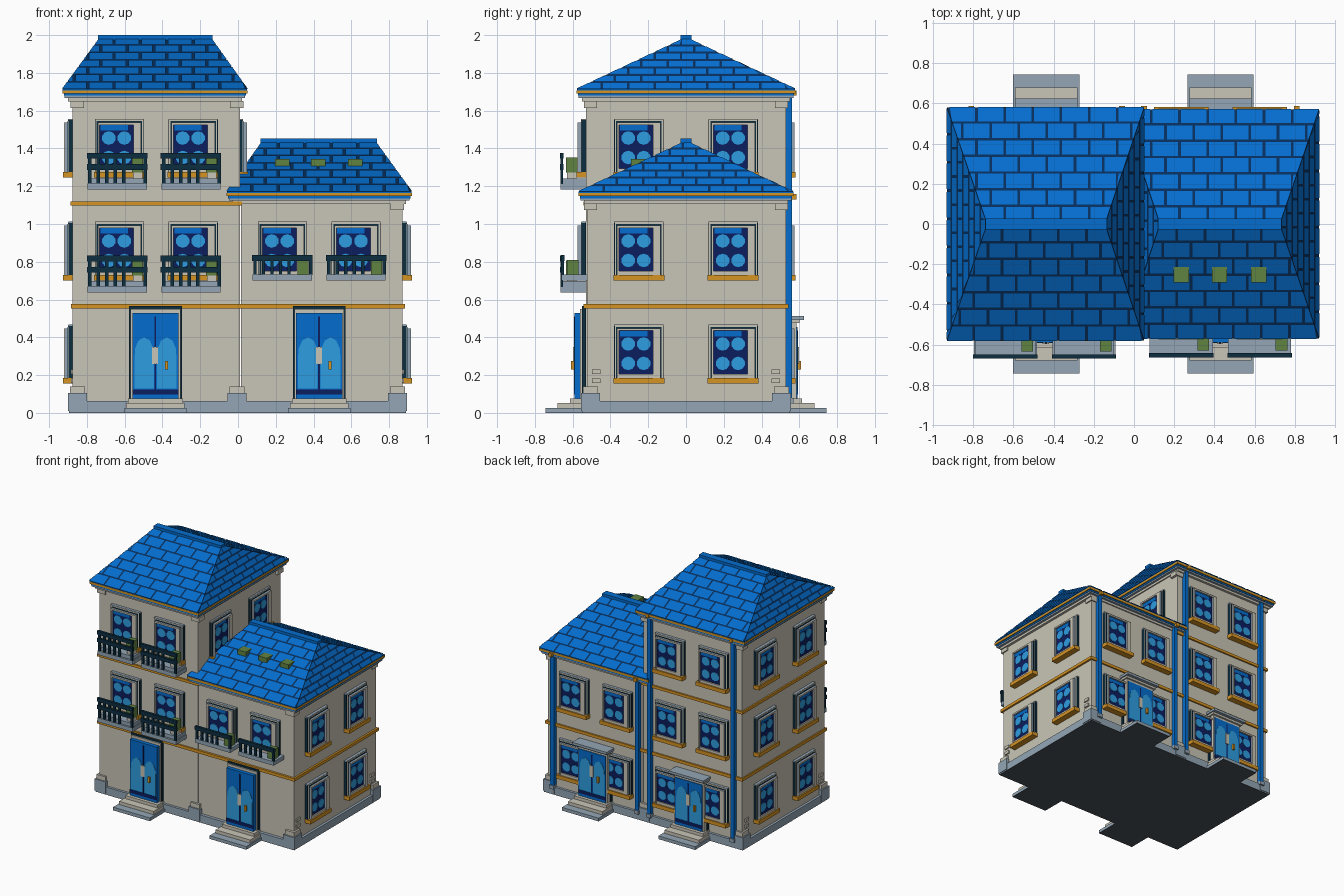
import bpy, bmesh, math
from mathutils import Vector, Matrix

old = bpy.data.objects.get("Cube")
if old:
    bpy.data.objects.remove(old, do_unlink=True)


def material(name, r, g, b):
    rgb = [((c / 255 + 0.055) / 1.055) ** 2.4 if c > 10 else c / 255 / 12.92 for c in (r, g, b)]
    m = bpy.data.materials.new(name)
    m.use_nodes = True
    m.diffuse_color = (*rgb, 1)
    m.node_tree.nodes["Principled BSDF"].inputs["Base Color"].default_value = (*rgb, 1)
    return m


wall = material("beige wall", 201, 197, 183)
stone = material("grey stone", 147, 166, 181)
orange = material("orange trim", 214, 148, 35)
blue = material("roof blue", 4, 109, 206)
joint = material("tile joint", 5, 46, 92)
navy = material("navy glass", 12, 30, 95)
sky = material("light blue glass", 46, 158, 226)
teal = material("dark teal", 12, 46, 64)
green = material("leaf green", 96, 130, 65)
slate = material("dark underside", 75, 83, 92)


def box(m, x0, x1, y0, y1, z0, z1):
    return m, 0, (x0, x1, y0, y1, z0, z1)


def blob(m, x, z, rx, rz, y0, y1):
    return m, 10, (x - rx, x + rx, y0, y1, z - rz, z + rz)


def build(name, items):
    """Mesh made of boxes and flat rounded plates, one material slot per colour."""
    bm = bmesh.new()
    mats = []
    for m, sides, (x0, x1, y0, y1, z0, z1) in items:
        if m not in mats:
            mats.append(m)
        size = Matrix.Diagonal((x1 - x0, y1 - y0, z1 - z0, 1))
        mat = Matrix.Translation(((x0 + x1) / 2, (y0 + y1) / 2, (z0 + z1) / 2)) @ size
        if sides:
            mat = mat @ Matrix.Rotation(math.pi / 2, 4, "X")
            made = bmesh.ops.create_cone(bm, cap_ends=True, segments=sides, radius1=0.5,
                                         radius2=0.5, depth=1, matrix=mat)
        else:
            made = bmesh.ops.create_cube(bm, size=1, matrix=mat)
        for f in {f for v in made["verts"] for f in v.link_faces}:
            f.material_index = mats.index(m)
    return finish(name, bm, mats)


def finish(name, bm, mats):
    me = bpy.data.meshes.new(name)
    bm.to_mesh(me)
    bm.free()
    for m in mats:
        me.materials.append(m)
    return me


def place(name, me, loc=(0, 0, 0), turn=0):
    ob = bpy.data.objects.new(name, me)
    ob.location = loc
    ob.rotation_euler.z = math.radians(turn)
    bpy.context.collection.objects.link(ob)


def part(name, *items):
    place(name, build(name, items))


# Hipped roof: dark core, raised tiles, ridge cap, eave and cornice
def roof(name, x0, x1, r0, r1, d, eave, top):
    bm = bmesh.new()
    a, b, c, e = [Vector(p) for p in ((x0, -d, eave), (x1, -d, eave), (x1, d, eave), (x0, d, eave))]
    p, q = Vector((r0, 0, top)), Vector((r1, 0, top))
    slopes = [(a, b, p, q), (b, c, q, q), (c, e, q, p), (e, a, p, p)]
    core = [bm.verts.new(v) for v in (a, b, c, e, p, q)]
    for ids in ((0, 1, 5, 4), (1, 2, 5), (2, 3, 4, 5), (3, 0, 4), (3, 2, 1, 0)):
        bm.faces.new([core[i] for i in ids])
    rows, tile, gap = 7, 0.14, 0.013
    for A, B, C, D in slopes:
        along = (B - A).normalized()
        width, left, right = (B - A).length, (C - A).dot(along), (D - A).dot(along)
        up = C - A - along * left
        lift = along.cross(up).normalized() * 0.004
        vgap = gap / up.length
        for r in range(rows):
            v0, v1 = r / rows, (r + 1) / rows - vgap
            u = -tile * (r % 2) / 2
            while u < width:
                corners = []
                for s, v in ((u, v0), (u + tile - gap, v0), (u + tile - gap, v1), (u, v1)):
                    s = min(max(s, left * v), width + (right - width) * v)
                    corners.append((s, A + along * s + up * v + lift))
                u += tile
                if max(corners[1][0] - corners[0][0], corners[2][0] - corners[3][0]) < 0.004:
                    continue
                f = bm.faces.new([bm.verts.new(co) for _, co in corners])
                f.material_index = 1
    bmesh.ops.remove_doubles(bm, verts=bm.verts, dist=0.0005)
    place(name + "_roof", finish(name + "_roof", bm, [joint, blue]))
    part(name + "_ridge_cap", box(blue, r0 - 0.01, r1 + 0.01, -0.028, 0.028, top - 0.02, top + 0.012))

    def ring(m, inset, z0, z1):
        return box(m, x0 + inset, x1 - inset, inset - d, d - inset, z0, z1)
    part(name + "_eave", ring(blue, 0.002, eave - 0.007, eave),
         ring(orange, 0, eave - 0.024, eave - 0.007), ring(blue, 0.008, eave - 0.036, eave - 0.024),
         ring(stone, 0.012, eave - 0.048, eave - 0.036), ring(wall, 0.03, eave - 0.066, eave - 0.048))


roof("tall", -0.93, 0.05, -0.73, -0.145, 0.58, 1.715, 1.988)
roof("low", -0.06, 0.92, 0.13, 0.725, 0.57, 1.172, 1.44)
part("roof_vents", *[box(green, x - 0.038, x + 0.038, -0.29, -0.215, 1.29, 1.345)
                     for x in (0.235, 0.425, 0.62)])

# Walls, string courses, plinth and underside
part("tall_walls", box(wall, -0.875, 0.01, -0.53, 0.53, 0.01, 1.67))
part("low_walls", box(wall, 0.015, 0.87, -0.525, 0.53, 0.01, 1.13))
part("lower_band", box(orange, -0.885, 0.885, -0.542, 0.542, 0.553, 0.577))
part("upper_band", box(orange, -0.887, 0.02, -0.542, 0.542, 1.098, 1.12))
part("plinth", box(stone, -0.895, 0.89, -0.55, 0.55, 0.002, 0.062))
part("underside", box(slate, -0.895, 0.89, -0.55, 0.55, 0, 0.002))

# Corner stones and cornice brackets
for x, top in ((-0.85, 1.65), (-0.005, 1.65), (0.845, 1.11)):
    for s in (-1, 1):
        y = s * 0.505
        part("corner_stone", box(stone, x - 0.05, x + 0.05, y - 0.05, y + 0.05, 0.01, 0.105),
             box(wall, x - 0.04, x + 0.04, y - 0.04, y + 0.04, 0.1, 0.14))
        part("cornice_bracket", box(wall, x - 0.038, x + 0.035, y - 0.035, y + 0.035, top - 0.035, top))
for x in (-0.877, 0.872):
    for s in (-1, 1):
        part("vent_stones", *[box(wall, x - 0.008, x + 0.008, s * 0.475 - 0.022, s * 0.475 + 0.022,
                                  z, z + 0.025) for z in (0.157, 0.205)])

# Window, built facing -y against the plane y = 0
window_mesh = build("window", [
    box(orange, -0.135, 0.135, -0.051, 0, 0, 0.03),
    box(teal, -0.13, 0.13, -0.022, 0, 0.03, 0.305),
    box(stone, -0.13, 0.13, -0.022, 0, 0.305, 0.312),
    box(wall, -0.127, 0.127, -0.025, -0.02, 0.03, 0.31),
    box(teal, -0.12, 0.12, -0.027, -0.02, 0.03, 0.3),
    box(stone, -0.114, -0.104, -0.042, 0, 0.03, 0.285),
    box(wall, -0.114, -0.104, -0.045, -0.042, 0.03, 0.285),
    box(stone, 0.076, 0.114, -0.042, 0, 0.03, 0.285),
    box(wall, 0.076, 0.114, -0.045, -0.042, 0.03, 0.285),
    box(stone, -0.114, 0.114, -0.042, 0, 0.28, 0.293),
    box(wall, -0.114, 0.114, -0.045, -0.042, 0.28, 0.293),
    box(wall, -0.114, 0.114, -0.04, 0, 0.03, 0.05),
    box(navy, -0.104, 0.076, -0.031, 0, 0.05, 0.28),
    box(blue, -0.1, 0.045, -0.032, -0.03, 0.25, 0.279)]
    + [blob(sky, x, z, 0.037, 0.036, -0.034, -0.03) for x in (-0.056, 0.026) for z in (0.107, 0.21)])


def window(x, y, z, turn):
    place("window", window_mesh, (x, y, z), turn)


floors = (0.155, 0.7, 1.245)
tall_x, low_x = (-0.628, -0.237), (0.235, 0.625)
for i, z in enumerate(floors):
    for y in (-0.25, 0.25):
        window(-0.875, y, z, -90)
        window(0.87 if i < 2 else 0.002, y, z, 90)
    for x in tall_x + (low_x if i < 2 else ()):
        window(x, 0.53, z, 180)
        if i:
            window(x, -0.53, z, 0)


# Balcony with railing and a potted shrub
def balcony_mesh(h, middle_rail):
    items = [box(stone, -0.157, 0.157, -0.135, 0, 0, 0.032),
             box(wall, 0.085, 0.135, -0.1, -0.05, 0.032, h - 0.1),
             box(green, 0.08, 0.138, -0.105, -0.045, h - 0.105, h - 0.025)]
    rails = [h - 0.03]
    if middle_rail:
        rails.append(h - 0.09)
        items.append(box(stone, -0.15, 0.15, -0.12, 0, 0.032, 0.06))
    for z in rails:
        items.append(box(teal, -0.16, 0.16, -0.138, -0.118, z, z + 0.03))
    for x in (-0.145, -0.1, -0.055, -0.01, 0.035, 0.15):
        items.append(box(teal, x - 0.009, x + 0.009, -0.135, -0.121, 0.03, h - 0.03))
    return build("balcony", items)


tall_balcony, low_balcony = balcony_mesh(0.195, True), balcony_mesh(0.135, False)
for x in tall_x:
    for z in (0.637, 1.182):
        place("balcony", tall_balcony, (x - 0.012, -0.53, z))
for x in low_x:
    place("balcony", low_balcony, (x, -0.525, 0.7))


# Doors with glazing, handle and surround
def door_items(top, trim):
    items = [box(teal, -0.14, 0.14, -0.02, 0, 0.07, top + 0.035),
             box(wall, -0.132, 0.132, -trim, 0, 0.07, top + 0.02),
             box(blue, -0.122, 0.122, -0.06, 0, 0.07, top),
             box(navy, -0.122, 0.122, -0.062, -0.05, 0.098, 0.125),
             box(wall, -0.018, 0.014, -0.068, -0.05, 0.26, 0.35),
             box(orange, 0.05, 0.066, -0.078, -0.05, 0.23, 0.275),
             box(navy, -0.006, 0.004, -0.064, -0.05, 0.12, top - 0.02)]
    for s in (-1, 1):
        items += [box(sky, s * 0.06 - 0.052, s * 0.06 + 0.052, -0.0625, -0.05, 0.13, 0.31),
                  blob(sky, s * 0.06, 0.31, 0.052, 0.09, -0.0625, -0.05)]
    return items


front_door = build("front_door", door_items(0.53, 0.03))
back_door = build("back_door", door_items(0.455, 0.054) + [
    box(stone, -0.155, 0.155, -0.095, 0, 0.492, 0.512),
    box(wall, -0.145, 0.145, -0.07, 0, 0.475, 0.492)])
steps = build("steps", [
    box(slate, -0.165, 0.165, -0.213, 0, 0, 0.002),
    box(stone, -0.165, 0.165, -0.213, 0, 0.002, 0.026),
    box(wall, -0.155, 0.155, -0.15, 0, 0.026, 0.052),
    box(wall, -0.145, 0.145, -0.085, 0, 0.052, 0.077)])
for x in (-0.437, 0.43):
    place("front_door", front_door, (x, -0.53, 0))
    place("back_door", back_door, (x, 0.53, 0), 180)
    place("front_steps", steps, (x, -0.53, 0))
    place("back_steps", steps, (x, 0.53, 0), 180)

# Rear downpipes with brackets
for x, top in ((-0.81, 1.69), (-0.06, 1.69), (0.05, 1.14), (0.81, 1.14)):
    part("downpipe", box(blue, x - 0.016, x + 0.016, 0.525, 0.562, 0.06, top),
         box(stone, x - 0.02, x + 0.02, 0.53, 0.57, 0.05, 0.08),
         box(orange, x - 0.014, x + 0.014, 0.54, 0.586, top - 0.01, top + 0.018))
